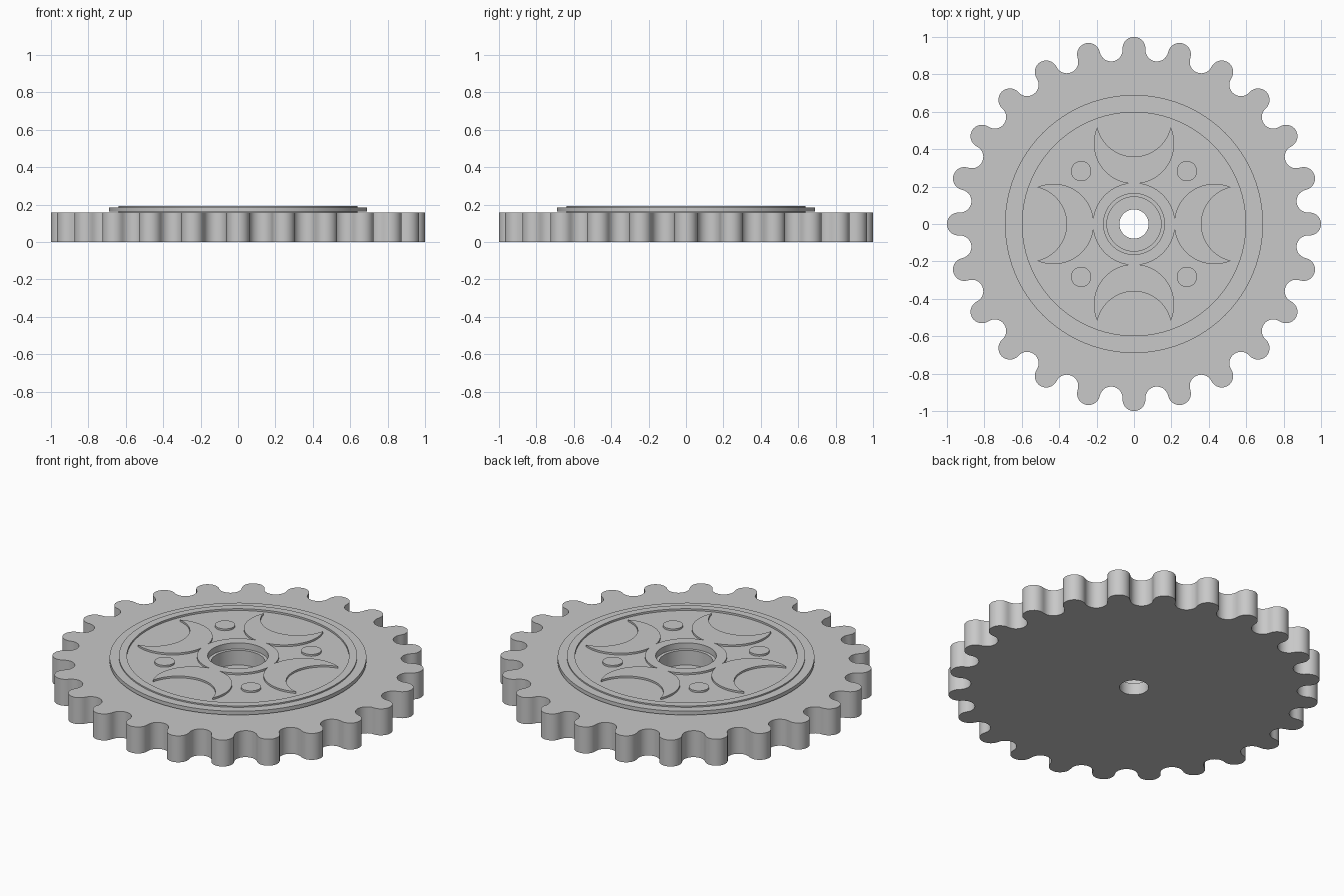
import bpy, bmesh
from math import sin, cos, pi, radians, atan2, sqrt

cube = bpy.data.objects.get("Cube")
if cube:
    bpy.data.objects.remove(cube, do_unlink=True)

grey = bpy.data.materials.new("plain grey")
grey.use_nodes = True
colour = (0.58, 0.58, 0.58, 1)
grey.diffuse_color = colour
grey.node_tree.nodes["Principled BSDF"].inputs["Base Color"].default_value = colour


def arc(cx, cy, r, start, end, steps):
    """Points along an arc, angles in radians."""
    angles = [start + (end - start) * i / steps for i in range(steps + 1)]
    return [(cx + r * cos(a), cy + r * sin(a)) for a in angles]


def circle(r, steps=96, cx=0, cy=0):
    return arc(cx, cy, r, 0, 2 * pi, steps)[:-1]


def plate(name, loops, low, high, turn=0):
    """Extrude flat outlines between two heights; inner loops become holes."""
    curve = bpy.data.curves.new(name, "CURVE")
    curve.dimensions = "2D"
    curve.fill_mode = "BOTH"
    curve.extrude = (high - low) / 2
    for loop in loops:
        spline = curve.splines.new("POLY")
        spline.points.add(len(loop) - 1)
        for point, (x, y) in zip(spline.points, loop):
            point.co = (x, y, 0, 1)
        spline.use_cyclic_u = True
    helper = bpy.data.objects.new(name + " outline", curve)
    bpy.context.collection.objects.link(helper)
    bpy.context.view_layer.update()
    graph = bpy.context.evaluated_depsgraph_get()
    mesh = bpy.data.meshes.new_from_object(helper.evaluated_get(graph))
    bpy.data.objects.remove(helper, do_unlink=True)

    # Weld caps to walls
    bm = bmesh.new()
    bm.from_mesh(mesh)
    bmesh.ops.remove_doubles(bm, verts=bm.verts, dist=0.00005)
    bmesh.ops.recalc_face_normals(bm, faces=bm.faces)
    bm.to_mesh(mesh)
    bm.free()
    mesh.materials.clear()
    mesh.materials.append(grey)

    obj = bpy.data.objects.new(name, mesh)
    bpy.context.collection.objects.link(obj)
    obj.location.z = (low + high) / 2
    obj.rotation_euler.z = turn
    parts.append(obj)


parts = []

# Toothed outline: round teeth and round gaps, tangent to each other
teeth = 24
step = 2 * pi / teeth
pitch = 1 / (1 + sin(step / 4))
round_r = pitch * sin(step / 4)
sweep = pi / 2 + step / 4
outline = []
for k in range(teeth):
    t = k * step
    outline += arc(pitch * cos(t), pitch * sin(t), round_r, t - sweep, t + sweep, 14)[:-1]
    u = t + step / 2
    outline += arc(pitch * cos(u), pitch * sin(u), round_r, u - sweep, u + sweep - 2 * pi, 14)[:-1]

gear_top, floor, top = 0.157, 0.182, 0.193
plate("toothed_wheel", [outline, circle(0.145)], 0, gear_top)
plate("bore_floor", [circle(0.145), circle(0.078)], 0, 0.07)

# Raised round cover with an overhanging flange
plate("cover", [circle(0.64), circle(0.163)], gear_top, floor)
plate("flange", [circle(0.69), circle(0.63)], 0.163, 0.185)
plate("rim", [circle(0.64), circle(0.597)], floor, top)
plate("hub_ring", [circle(0.22), circle(0.163)], floor, top)

# Crescent: area between two overlapping circles
outer_y, outer_r, inner_y, inner_r = 0.43, 0.215, 0.56, 0.20
tip_y = (inner_y**2 - inner_r**2 - outer_y**2 + outer_r**2) / (2 * (inner_y - outer_y))
tip_x = sqrt(outer_r**2 - (tip_y - outer_y)**2)
a = atan2(tip_y - outer_y, tip_x)
b = atan2(tip_y - inner_y, tip_x)
crescent = arc(0, outer_y, outer_r, a, -pi - a, 40)[:-1]
crescent += arc(0, inner_y, inner_r, -pi - b, b, 30)[:-1]

# Four crescents on the axes, four round studs between them
for i in range(4):
    plate(f"crescent_{i + 1}", [crescent], floor, top, i * pi / 2)
    plate(f"stud_{i + 1}", [circle(0.054, 32, 0.40)], floor, top, radians(45) + i * pi / 2)

bpy.ops.object.select_all(action="DESELECT")
for obj in parts:
    obj.select_set(True)
bpy.context.view_layer.objects.active = parts[0]
bpy.ops.object.shade_smooth_by_angle(angle=radians(30))
